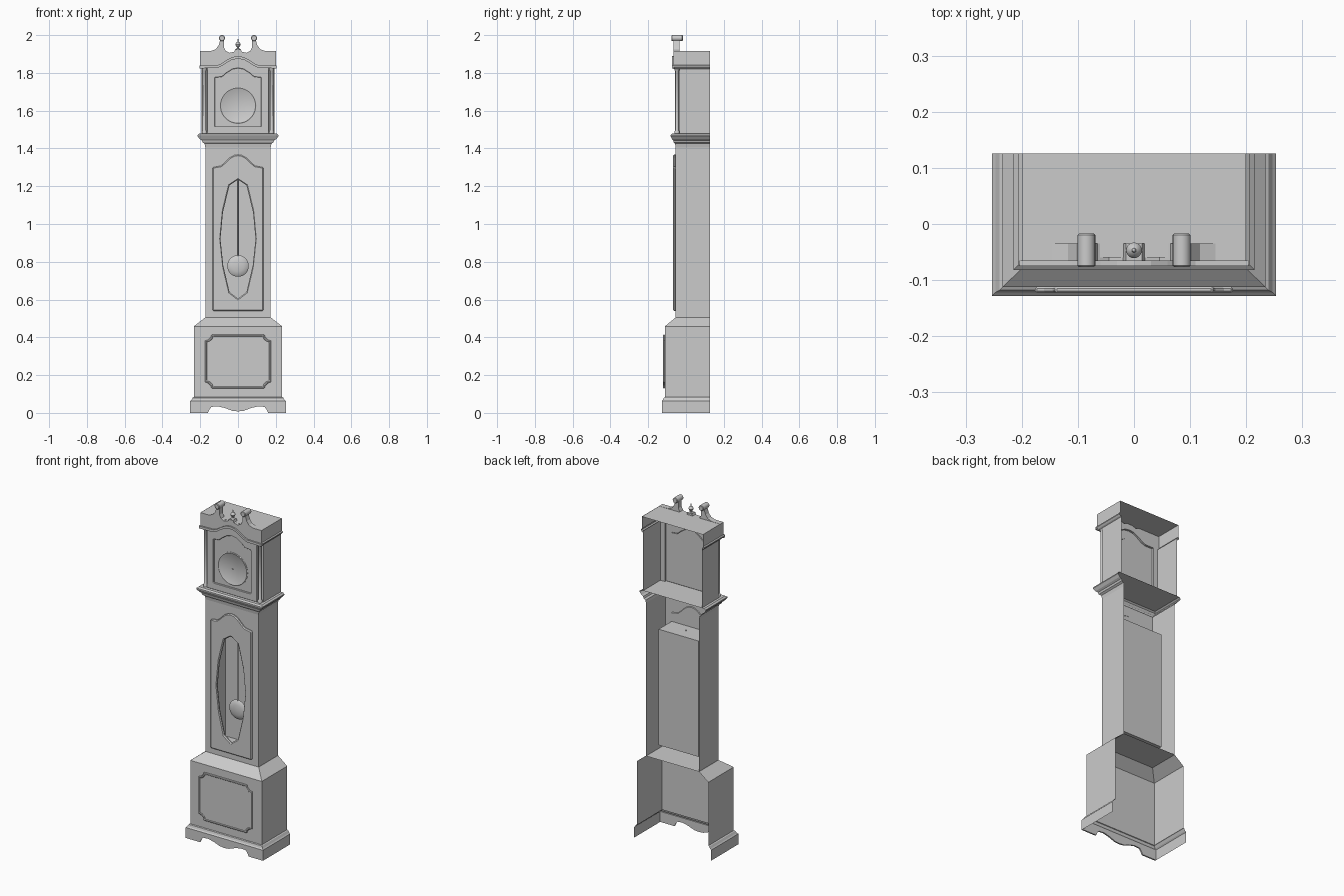
import bpy, bmesh, math
from mathutils import Matrix

if "Cube" in bpy.data.objects:
    bpy.data.objects.remove(bpy.data.objects["Cube"])

BACK = 0.126


def finish(name, bm, mirror=False, bevel=0, smooth=False):
    if not mirror:
        bmesh.ops.recalc_face_normals(bm, faces=bm.faces)
    me = bpy.data.meshes.new(name)
    bm.to_mesh(me)
    bm.free()
    ob = bpy.data.objects.new(name, me)
    bpy.context.collection.objects.link(ob)
    if mirror:
        ob.modifiers.new("mirror", 'MIRROR')
    if bevel:
        m = ob.modifiers.new("bevel", 'BEVEL')
        m.width, m.segments, m.limit_method = bevel, 1, 'ANGLE'
        m.angle_limit = math.radians(60)
    if smooth:
        bpy.ops.object.select_all(action='DESELECT')
        ob.select_set(True)
        bpy.context.view_layer.objects.active = ob
        bpy.ops.object.shade_smooth_by_angle(angle=math.radians(40))
    return ob


def loft(name, rows):
    """Thin sheet through rows of points on the +x half, mirrored."""
    bm = bmesh.new()
    grid = [[bm.verts.new(p) for p in r] for r in rows]
    for a, b in zip(grid, grid[1:]):
        for i in range(len(a) - 1):
            bm.faces.new((a[i], b[i], b[i + 1], a[i + 1]))
    return finish(name, bm, mirror=True)


def surround(name, steps):
    """Sides and front stacked from (half width, front y, z)."""
    return loft(name, [[(x, BACK, z), (x, y, z), (0, y, z)] for x, y, z in steps])


def shelf(name, x, y0, y1, z):
    return loft(name, [[(0, y0, z), (x, y0, z)], [(0, y1, z), (x, y1, z)]])


def sym(half):
    return half + [(-x, z) for x, z in reversed(half) if x > 0]


def board(name, outline, y0, y1, hole=None, bevel=0):
    """Upright board from a front outline, with an optional opening."""
    bm = bmesh.new()
    edges = []
    for lp in [outline] + ([hole] if hole else []):
        vs = [bm.verts.new((x, y0, z)) for x, z in lp]
        edges += [bm.edges.new((vs[i - 1], vs[i])) for i in range(len(vs))]
    if hole:
        bmesh.ops.triangle_fill(bm, edges=edges, use_beauty=True, normal=(0, -1, 0))
    else:
        bm.faces.new(vs)
    if y1 != y0:
        r = bmesh.ops.extrude_face_region(bm, geom=list(bm.faces), use_keep_orig=True)
        for v in r['geom']:
            if isinstance(v, bmesh.types.BMVert):
                v.co.y = y1
    return finish(name, bm, bevel=bevel)


def lathe(name, prof, x, y, z=0, along_y=False, n=20):
    """Turned part from (radius, height) points."""
    bm = bmesh.new()
    vs = [bm.verts.new((r, 0, h)) for r, h in prof]
    es = [bm.edges.new(p) for p in zip(vs, vs[1:])]
    bmesh.ops.spin(bm, geom=vs + es, axis=(0, 0, 1), cent=(0, 0, 0),
                   angle=math.tau, steps=n)
    bmesh.ops.remove_doubles(bm, verts=bm.verts, dist=1e-5)
    mat = Matrix.Translation((x, y, z))
    if along_y:
        mat = mat @ Matrix.Rotation(math.pi / 2, 4, 'X')
    bmesh.ops.transform(bm, matrix=mat, verts=bm.verts)
    return finish(name, bm, smooth=True)


# Plinth skirt with a wavy lower edge
board("skirt_front", sym([(0, 0.008), (0.03, 0.011), (0.07, 0.026), (0.105, 0.034),
      (0.14, 0.032), (0.15, 0.02), (0.16, 0.0), (0.253, 0), (0.253, 0.062)]), -0.128, -0.12)
loft("skirt_sides", [[(0.253, BACK, z), (0.253, -0.128, z)] for z in (0, 0.062)])
surround("skirt_moulding", [(0.253, -0.128, 0.062), (0.247, -0.122, 0.068),
                            (0.24, -0.118, 0.08), (0.234, -0.112, 0.083)])

# Base box with sloped top and raised panel
surround("base", [(0.234, -0.112, 0.08), (0.234, -0.112, 0.458), (0.174, -0.055, 0.505)])
shelf("base_floor", 0.174, -0.055, BACK, 0.505)
corner = [(0.14, 0.13), (0.145, 0.145), (0.16, 0.158), (0.176, 0.163)]
panel = sym(corner + [(x, 0.545 - z) for x, z in reversed(corner)])
inner = [(x * 0.94, 0.2725 + (z - 0.2725) * 0.93) for x, z in panel]
board("base_panel_frame", panel, -0.122, -0.112, inner, bevel=0.003)
board("base_panel", inner, -0.118, -0.112)

# Waist trunk, door with long window, inner pendulum box
door = sym([(0.135, 0.54), (0.135, 1.3), (0.09, 1.308), (0.07, 1.325),
            (0.045, 1.35), (0.02, 1.364), (0, 1.367)])
window = sym([(0, 0.605), (0.045, 0.64), (0.078, 0.78), (0.093, 0.92),
              (0.08, 1.06), (0.045, 1.205), (0, 1.235)])
loft("waist_sides", [[(0.173, BACK, z), (0.173, -0.055, z)] for z in (0.505, 1.41)])
board("waist_front", sym([(0.173, 0.505), (0.173, 1.41)]), -0.055, -0.055,
      [(x * 0.97, 0.95 + (z - 0.95) * 0.985) for x, z in door])
board("waist_door", door, -0.068, -0.052, window, bevel=0.005)
loft("pendulum_box", [[(0.13, -0.052, z), (0.13, 0.07, z), (0, 0.07, z)] for z in (0.56, 1.245)])
for nm, z in (("pendulum_box_floor", 0.56), ("pendulum_box_top", 1.245)):
    shelf(nm, 0.13, -0.052, 0.07, z)

# Pendulum
lathe("pendulum_rod", [(0, 0.79), (0.004, 0.79), (0.004, 1.25), (0, 1.25)], 0, 0, n=8)
lathe("pendulum_bob", [(0, -0.014), (0.03, -0.011), (0.05, -0.006), (0.057, 0),
      (0.05, 0.006), (0.03, 0.011), (0, 0.014)], 0, 0, 0.778, True, 28)

# Moulding under the hood
surround("hood_moulding", [(0.173, -0.055, 1.405), (0.177, -0.058, 1.425),
         (0.188, -0.065, 1.432), (0.192, -0.068, 1.443), (0.203, -0.074, 1.45),
         (0.215, -0.082, 1.465), (0.215, -0.082, 1.471), (0.206, -0.073, 1.478)])
shelf("hood_floor", 0.206, -0.073, BACK, 1.478)

# Hood with recessed corners, arched door frame and dial
loft("hood_sides", [[(0.192, BACK, z), (0.192, -0.035, z), (0.163, -0.035, z),
                     (0.163, -0.055, z)] for z in (1.478, 1.832)])
arch = [(0.11, 1.832), (0.085, 1.843), (0.06, 1.86), (0.03, 1.876), (0, 1.881)]
opening = sym([(0.122, 1.517), (0.122, 1.775), (0.085, 1.779), (0.06, 1.8),
               (0.03, 1.819), (0, 1.825)])
board("hood_door", sym([(0.163, 1.478), (0.163, 1.832)] + arch), -0.057, -0.045,
      opening, bevel=0.002)
board("dial_plate", opening, -0.047, -0.04)
lathe("dial", [(0, -0.004), (0.097, -0.004), (0.097, 0.003), (0.093, 0.005),
      (0.09, 0.003), (0, 0.003)], 0, -0.046, 1.627, True, 48)
lathe("dial_pin", [(0.004, 0), (0.004, 0.006), (0, 0.006)], 0, -0.048, 1.627, True, 8)

# Corner columns
for s in (-1, 1):
    lathe("hood_column", [(0, 1.478), (0.013, 1.478), (0.013, 1.49), (0.009, 1.496),
          (0.009, 1.81), (0.013, 1.816), (0.013, 1.832), (0, 1.832)], s * 0.178, -0.048, n=16)

# Crown: swan-neck board, arched moulding, sides and roof
neck = [(0.014, 1.925), (0.02, 1.912), (0.045, 1.906), (0.065, 1.916), (0.075, 1.935),
        (0.074, 1.975), (0.085, 1.985), (0.095, 1.97), (0.103, 1.945), (0.118, 1.925),
        (0.145, 1.915), (0.2, 1.915), (0.2, 1.832)]
board("crown_board", sym([(0, 1.925)] + neck + arch), -0.066, -0.035)
for nm, y, t in (("crown_moulding_upper", -0.075, 0.014), ("crown_moulding_lower", -0.071, 0.007)):
    low = [(0.204, 1.824)] + [(x, z - 0.006) for x, z in arch]
    up = [(x, z + t) for x, z in low]
    ring = low + [(-x, z) for x, z in low[-2::-1]]
    board(nm, ring + [(x, z + t) for x, z in reversed(ring)], y, -0.06)
loft("crown_sides", [[(x, BACK, z), (x, -0.066, z)] for x, z in
     ((0.192, 1.82), (0.199, 1.824), (0.206, 1.832), (0.206, 1.838), (0.2, 1.842), (0.2, 1.915))])
shelf("roof", 0.2, -0.06, BACK, 1.914)

# Scroll ends and centre finial
for s in (-1, 1):
    lathe("scroll_end", [(0, -0.03), (0.013, -0.03), (0.016, -0.027), (0.016, 0.027),
          (0.013, 0.03), (0, 0.03)], s * 0.085, -0.047, 1.984, True)
lathe("finial", [(0.013, 1.92), (0.013, 1.927), (0.005, 1.93), (0.004, 1.936), (0.01, 1.94),
      (0.014, 1.95), (0.01, 1.96), (0.004, 1.964), (0.003, 1.97), (0, 1.985)], 0, -0.047)
